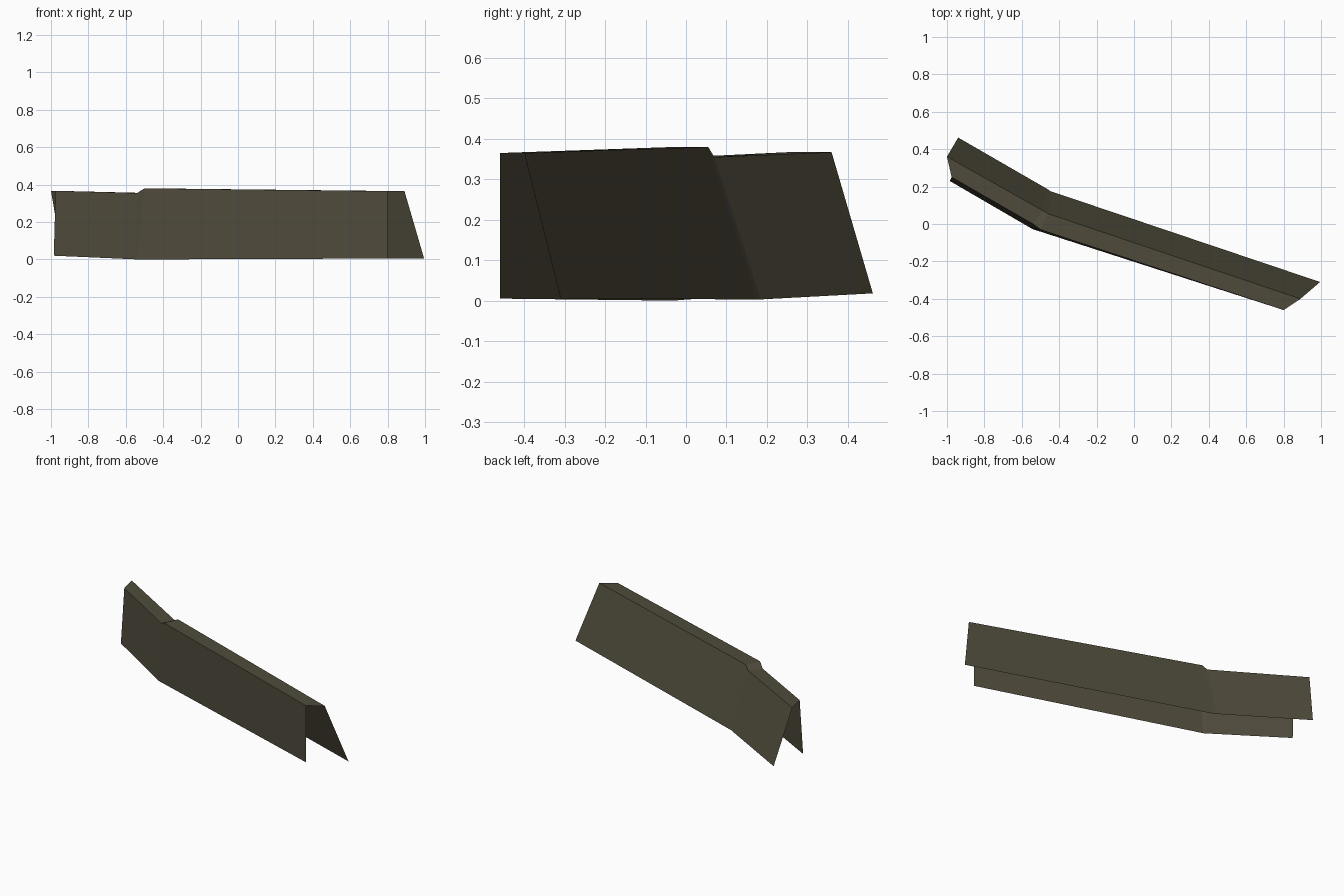
import bpy

if "Cube" in bpy.data.objects:
    bpy.data.objects.remove(bpy.data.objects["Cube"])

# One olive-brown colour for the whole bent cover
olive = bpy.data.materials.new("dark olive brown")
olive.diffuse_color = (0.078, 0.070, 0.044, 1.0)
olive.use_nodes = True
olive.node_tree.nodes["Principled BSDF"].inputs["Base Color"].default_value = olive.diffuse_color

# Cross-sections left to right: front foot, front rim, back rim, back foot
sections = [
    [(-0.985, 0.23, 0.02), (-0.975, 0.25, 0.367), (-1.0, 0.36, 0.367), (-0.94, 0.462, 0.018)],
    [(-0.555, -0.02, 0.001), (-0.54, 0.0, 0.355), (-0.485, 0.07, 0.355), (-0.46, 0.185, 0.003)],
    [(-0.54, -0.028, 0.0), (-0.50, -0.03, 0.38), (-0.46, 0.055, 0.38), (-0.445, 0.175, 0.003)],
    [(0.80, -0.46, 0.005), (0.80, -0.46, 0.365), (0.89, -0.40, 0.365), (0.995, -0.31, 0.005)],
]


def panel(name, strip):
    """Open sheet running along two neighbouring edges of the cross-section."""
    verts = [s[i] for s in sections for i in (strip, strip + 1)]
    faces = [(2 * k, 2 * k + 2, 2 * k + 3, 2 * k + 1) for k in range(len(sections) - 1)]
    mesh = bpy.data.meshes.new(name)
    mesh.from_pydata(verts, [], faces)
    mesh.materials.append(olive)
    mesh.update()
    obj = bpy.data.objects.new(name, mesh)
    bpy.context.collection.objects.link(obj)


# Front wall, narrow top and sloping back wall; bottom and ends stay open
for number, part in enumerate(("front_wall", "top_strip", "back_wall")):
    panel(part, number)
